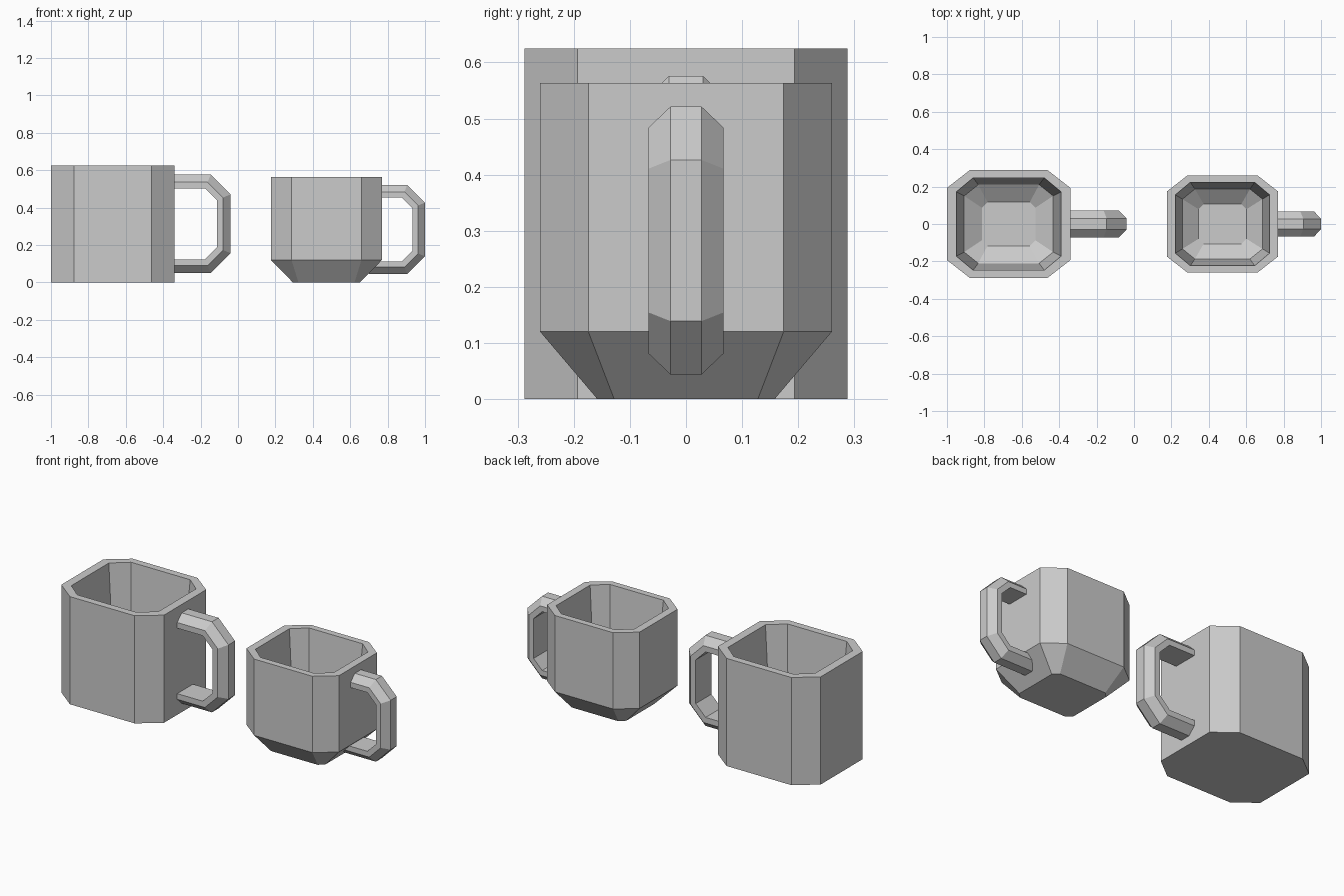
import bpy, bmesh, math

if "Cube" in bpy.data.objects:
    bpy.data.objects.remove(bpy.data.objects["Cube"])


def finish(bm, name):
    bmesh.ops.recalc_face_normals(bm, faces=bm.faces)
    mesh = bpy.data.meshes.new(name)
    bm.to_mesh(mesh)
    bm.free()
    obj = bpy.data.objects.new(name, mesh)
    bpy.context.collection.objects.link(obj)
    return obj


def cup(name, cx, rings):
    """Loft chamfered rectangles: (half x, half y, chamfer x, chamfer y, z)."""
    bm = bmesh.new()
    loops = []
    for a, b, c, d, z in rings:
        pts = [(a, -b + d), (a, b - d), (a - c, b), (-a + c, b),
               (-a, b - d), (-a, -b + d), (-a + c, -b), (a - c, -b)]
        loops.append([bm.verts.new((cx + x, y, z)) for x, y in pts])
    for lo, hi in zip(loops, loops[1:]):
        for i in range(8):
            j = (i + 1) % 8
            bm.faces.new((lo[i], lo[j], hi[j], hi[i]))
    bm.faces.new(loops[0])
    bm.faces.new(loops[-1])
    return finish(bm, name)


def handle(name, x_top, x_bottom, x_out, z_low, z_high, corner, s):
    """Sweep a six-sided section along a C path with mitred corners."""
    bm = bmesh.new()
    t = math.tan(math.pi / 8)
    section = [(0, -0.03), (0, 0.03), (0.04, 0.072),
               (0.073, 0.072), (0.073, -0.072), (0.04, -0.072)]
    loops = [[] for _ in range(6)]
    for d, y in section:
        d, y = d * s, y * s
        k = corner + t * d
        path = [(x_top, z_high - d), (x_out - k, z_high - d),
                (x_out - d, z_high - k), (x_out - d, z_low + k),
                (x_out - k, z_low + d), (x_bottom, z_low + d)]
        for loop, (x, z) in zip(loops, path):
            loop.append(bm.verts.new((x, y, z)))
    for p, q in zip(loops, loops[1:]):
        for i in range(6):
            j = (i + 1) % 6
            bm.faces.new((p[i], p[j], q[j], q[i]))
    bm.faces.new(loops[0])
    bm.faces.new(loops[-1])
    return finish(bm, name)


# Tall straight mug: outside up, over the rim, down inside
cup("tall_mug_body", -0.67, [
    (0.33, 0.288, 0.122, 0.095, 0),
    (0.33, 0.288, 0.122, 0.095, 0.625),
    (0.28, 0.247, 0.09, 0.075, 0.625),
    (0.238, 0.21, 0.075, 0.06, 0.12),
    (0.143, 0.117, 0.03, 0.03, 0.055)])
handle("tall_mug_handle", -0.36, -0.36, -0.04, 0.05, 0.576, 0.106, 1.0)

# Short mug with a tapered foot
cup("short_mug_body", 0.473, [
    (0.18, 0.158, 0.03, 0.03, 0),
    (0.297, 0.26, 0.11, 0.086, 0.12),
    (0.297, 0.26, 0.11, 0.086, 0.563),
    (0.252, 0.223, 0.08, 0.067, 0.563),
    (0.214, 0.187, 0.067, 0.054, 0.12),
    (0.128, 0.106, 0.027, 0.027, 0.055)])
handle("short_mug_handle", 0.75, 0.7, 1.0, 0.044, 0.521, 0.095, 0.93)
